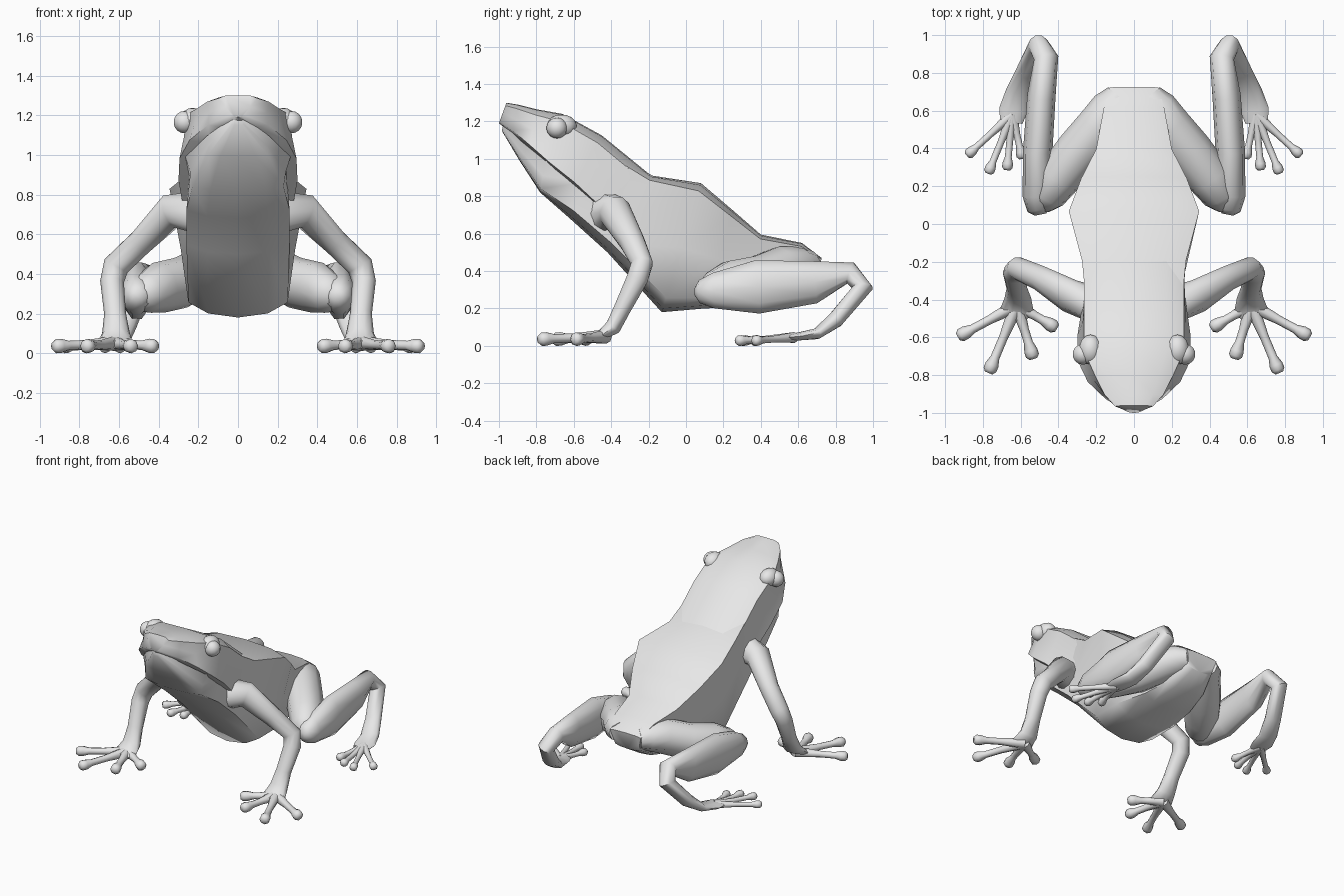
import bpy, bmesh, math
from mathutils import Vector

if "Cube" in bpy.data.objects:
    bpy.data.objects.remove(bpy.data.objects["Cube"])

skin = bpy.data.materials.new("grey_skin")
skin.diffuse_color = (0.8, 0.8, 0.8, 1)
skin.use_nodes = True
skin.node_tree.nodes["Principled BSDF"].inputs["Base Color"].default_value = skin.diffuse_color


def finish(name, bm, mirror=False, angle=60):
    bmesh.ops.recalc_face_normals(bm, faces=bm.faces)
    me = bpy.data.meshes.new(name)
    bm.to_mesh(me)
    bm.free()
    me.materials.append(skin)
    ob = bpy.data.objects.new(name, me)
    bpy.context.collection.objects.link(ob)
    bpy.ops.object.select_all(action='DESELECT')
    ob.select_set(True)
    bpy.context.view_layer.objects.active = ob
    bpy.ops.object.shade_smooth_by_angle(angle=math.radians(angle))
    if mirror:
        ob.modifiers.new("Mirror", 'MIRROR')
    return ob


def loft(bm, rings):
    vs = [[bm.verts.new(p) for p in r] for r in rings]
    n = len(vs[0])
    for a, b in zip(vs, vs[1:]):
        for i in range(n):
            j = (i + 1) % n
            bm.faces.new((a[i], a[j], b[j], b[i]))
    bm.faces.new(vs[0])
    bm.faces.new(vs[-1][::-1])


def trunk(name, shoulder, stations):
    """Stations: top y, top z, bottom y, bottom z, upper and lower half width.
    shoulder is the relative height of the upper side edge."""
    rings = []
    for ty, tz, by, bz, wt, wb in stations:
        half = [(0, 0), (wb * .6, .03), (wb, .11), ((wt + wb) * .485, .5),
                (wt, shoulder), (wt * .65, .985), (0, 1)]
        full = half + [(-x, t) for x, t in half[-2:0:-1]]
        rings.append([(x, by + (ty - by) * t, bz + (tz - bz) * t) for x, t in full])
    bm = bmesh.new()
    loft(bm, rings)
    finish(name, bm)


def tube(bm, path, sides=8):
    """Path points: x, y, z, radius across x, radius in the other direction."""
    pts = [Vector(p[:3]) for p in path]
    rings = []
    for i, p in enumerate(path):
        d = Vector()
        if i > 0:
            d += (pts[i] - pts[i - 1]).normalized()
        if i < len(pts) - 1:
            d += (pts[i + 1] - pts[i]).normalized()
        d.normalize()
        v = d.cross(Vector((1, 0, 0))).normalized()
        u = v.cross(d).normalized()
        ring = []
        for k in range(sides):
            a = 2 * math.pi * k / sides
            ring.append(pts[i] + u * math.cos(a) * p[3] + v * math.sin(a) * p[4])
        rings.append(ring)
    loft(bm, rings)


def limb(name, path, sides=10):
    bm = bmesh.new()
    tube(bm, path, sides)
    finish(name, bm, True)


def digits(name, root, tips, r, pad):
    """Thin digits fanning from a root, each ending in a round pad."""
    bm = bmesh.new()
    a = Vector(root)
    for x, y in tips:
        b = Vector((x, y, pad))
        d = (b - a).normalized()
        steps = [(a, r * 1.6), (a.lerp(b, .5), r), (b - d * pad * 1.8, r),
                 (b - d * pad * .6, pad), (b + d * pad * .2, pad), (b + d * pad * .7, pad * .6)]
        tube(bm, [(*p, s, s) for p, s in steps])
    finish(name, bm, True)


# Lower jaw and torso
trunk("torso", .94, [
    (-.975, 1.19, -.985, 1.15, .03, .03),
    (-.88, 1.10, -.89, .99, .16, .15),
    (-.75, 1.00, -.78, .82, .265, .23),
    (-.45, 1.07, -.62, .68, .25, .26),
    (-.18, .91, -.42, .50, .275, .26),
    (.08, .87, -.13, .18, .345, .25),
    (.25, .725, .10, .20, .28, .25),
    (.40, .595, .35, .21, .20, .20),
    (.62, .55, .55, .25, .16, .15),
    (.725, .47, .70, .34, .13, .10)])

# Upper head, overhanging the jaw as a lip
trunk("upper_head", .86, [
    (-.96, 1.30, -1.0, 1.19, .10, .03),
    (-.90, 1.29, -.93, 1.135, .155, .15),
    (-.80, 1.265, -.84, 1.05, .205, .245),
    (-.66, 1.24, -.74, .95, .265, .295),
    (-.45, 1.125, -.61, .84, .265, .30),
    (-.18, .905, -.40, .64, .265, .265)])

# Eyes set into soft brows
for name, pos, r in (("eye", (.27, -.69, 1.165), .056), ("brow", (.23, -.665, 1.175), .062)):
    bm = bmesh.new()
    bmesh.ops.create_uvsphere(bm, u_segments=14, v_segments=9, radius=r)
    if name == "brow":
        bmesh.ops.scale(bm, verts=bm.verts, vec=(1, 1.3, 1))
    bmesh.ops.translate(bm, verts=bm.verts, vec=pos)
    finish(name, bm, True)

# Front legs
limb("front_leg", [
    (.17, -.44, .71, .10, .12), (.34, -.38, .715, .088, .09),
    (.49, -.29, .56, .067, .07), (.615, -.235, .44, .067, .06),
    (.635, -.26, .36, .06, .06), (.62, -.34, .20, .055, .048),
    (.615, -.39, .10, .07, .045), (.62, -.46, .052, .09, .028),
    (.625, -.51, .045, .05, .02)])
digits("front_toes", (.62, -.43, .05),
       [(.91, -.585), (.76, -.765), (.54, -.69), (.43, -.54)], .024, .036)

# Hind legs: thigh, then shin folding at the heel into the foot
limb("thigh", [
    (.06, .66, .43, .10, .08), (.11, .60, .43, .125, .105),
    (.18, .51, .41, .13, .125), (.29, .385, .355, .128, .13),
    (.40, .245, .33, .12, .13), (.465, .145, .30, .10, .10), (.495, .085, .29, .05, .05)])
limb("shin_and_foot", [
    (.495, .05, .29, .03, .025), (.50, .075, .29, .065, .065), (.51, .15, .295, .08, .10),
    (.51, .38, .315, .078, .15), (.49, .68, .34, .075, .12),
    (.465, .88, .39, .065, .06), (.505, .945, .31, .06, .055),
    (.57, .80, .14, .06, .045), (.61, .70, .065, .068, .03),
    (.64, .60, .05, .075, .022), (.65, .54, .045, .06, .018)])
digits("hind_toes", (.645, .58, .045),
       [(.87, .375), (.765, .285), (.67, .305), (.595, .365)], .018, .028)
